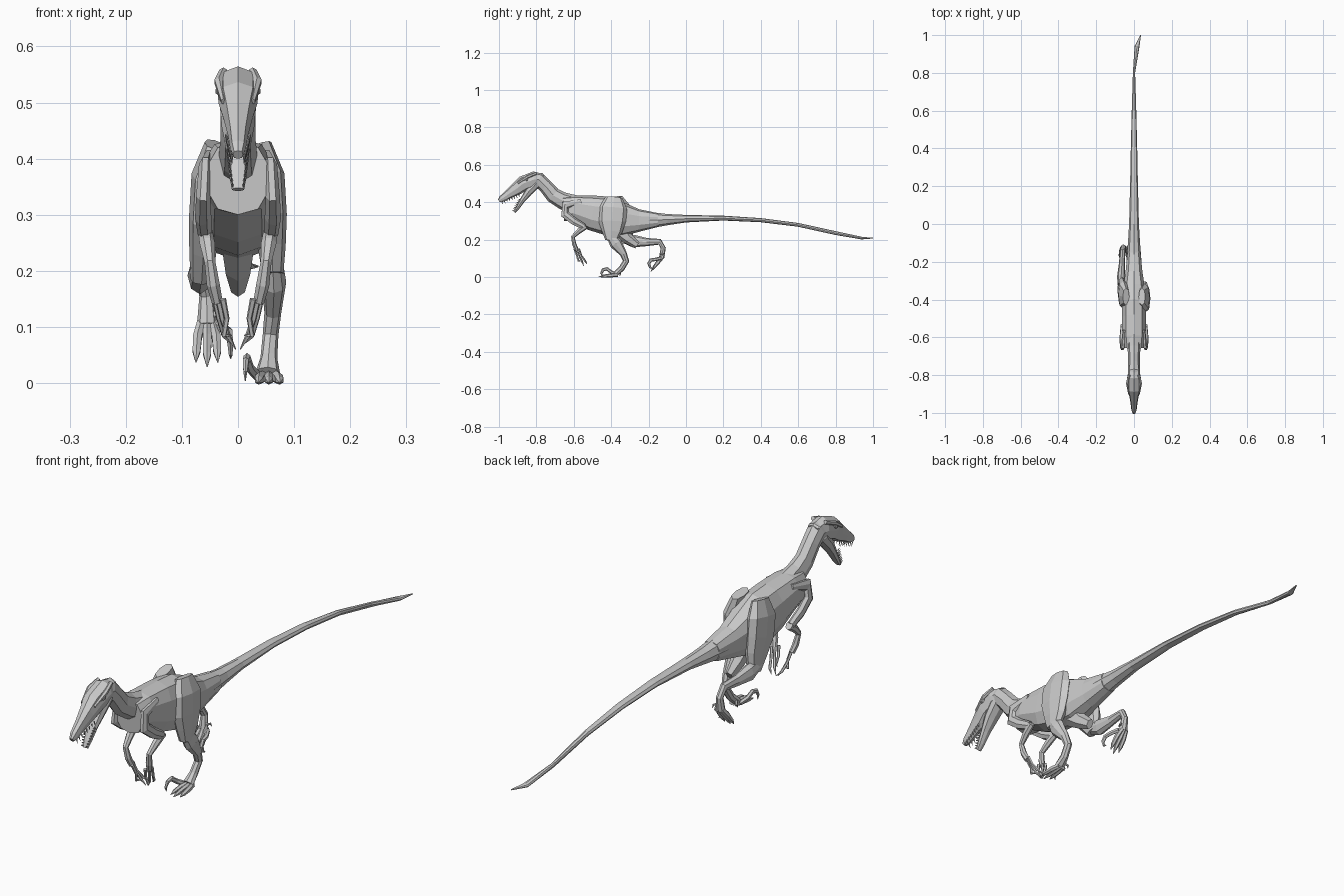
import bpy, bmesh, math
from mathutils import Vector


def add_tube(bm, pts, n=8, p=1.0):
    """Loft rings through (x, y, z, half width, half depth) points."""
    cs = [Vector(q[:3]) for q in pts]
    rings = []
    for i, q in enumerate(pts):
        t = (cs[min(i + 1, len(cs) - 1)] - cs[max(i - 1, 0)]).normalized()
        right = (Vector((1, 0, 0)) - t * t.x).normalized()
        up = right.cross(t)
        ring = []
        for k in range(n):
            a = 2 * math.pi * k / n
            s, c = math.sin(a), math.cos(a)
            s = math.copysign(abs(s) ** p, s)
            c = math.copysign(abs(c) ** p, c)
            ring.append(bm.verts.new(cs[i] + right * s * q[3] + up * c * q[4]))
        rings.append(ring)
    for a, b in zip(rings, rings[1:]):
        for k in range(n):
            j = (k + 1) % n
            bm.faces.new((a[k], a[j], b[j], b[k]))
    bm.faces.new(rings[0])
    bm.faces.new(rings[-1])


def build(name, tubes, n=8, p=1.0):
    bm = bmesh.new()
    for pts in tubes:
        add_tube(bm, pts, n, p)
    bmesh.ops.recalc_face_normals(bm, faces=bm.faces)
    me = bpy.data.meshes.new(name)
    bm.to_mesh(me)
    bm.free()
    ob = bpy.data.objects.new(name, me)
    bpy.context.collection.objects.link(ob)
    return ob


def mid(pts, s):
    """Put (y, z, w, d) points on the side plane x = s."""
    return [(s, *q) for q in pts]


# torso, pelvis and tail
build("torso", [mid([(-.655, .365, .055, .065), (-.60, .368, .064, .069),
                     (-.50, .343, .066, .094), (-.42, .328, .066, .103),
                     (-.33, .305, .058, .088), (-.25, .302, .046, .06),
                     (-.15, .305, .036, .037)], 0)], 10, .8)
build("tail", [mid([(-.2, .304, .04, .045), (-.1, .307, .032, .03), (0, .312, .026, .02),
                    (.2, .315, .021, .013), (.4, .304, .017, .011),
                    (.6, .279, .012, .010), (.8, .235, .006, .010)], 0)
               + [(.016, .94, .208, .013, .007), (.035, 1.0, .208, .002, .002)]])
build("pelvis_bone", [mid([(-.38, .27, .035, .05), (-.31, .205, .025, .03),
                           (-.26, .17, .014, .02)], 0)], 6)

# neck and skull
build("neck", [mid([(-.58, .38, .04, .055), (-.66, .408, .034, .046),
                    (-.71, .437, .031, .042), (-.75, .485, .031, .038),
                    (-.785, .52, .033, .04), (-.83, .523, .033, .036)], 0)])
build("skull", [mid([(-.765, .517, .026, .034), (-.81, .522, .036, .043),
                     (-.87, .50, .035, .041), (-.905, .472, .026, .035),
                     (-.95, .442, .018, .024), (-.985, .418, .014, .018),
                     (-1, .407, .009, .009)], 0)], 8, .8)
build("lower_jaw", [mid([(-.80, .50, .033, .026), (-.84, .457, .029, .021),
                         (-.875, .410, .020, .014), (-.902, .367, .015, .010),
                         (-.916, .345, .011, .005)], 0)], 8, .8)

# brows and eyes on both sides of the head
build("brows", [[(s * .026, -.80, .555, .008, .008), (s * .034, -.845, .537, .009, .009),
                 (s * .026, -.90, .502, .005, .006)] for s in (-1, 1)], 6)
build("eyes", [[(s * .033, -.845, .525, .004, .003), (s * .034, -.853, .52, .007, .008),
                (s * .033, -.861, .515, .004, .003)] for s in (-1, 1)], 6)

# teeth in two rows per jaw
teeth = []
for s in (-1, 1):
    for i in range(8):
        f = i / 7
        x, y, z = s * (.021 - .010 * f), -.895 - .09 * f, .443 - .038 * f
        teeth.append([(x, y, z, .0025, .004), (x, y + .006, z - .016, .0005, .0005)])
        x, y, z = s * (.019 - .009 * f), -.885 - .032 * f, .412 - .06 * f
        teeth.append([(x, y, z, .0025, .004), (x, y - .013, z + .006, .0005, .0005)])
build("teeth", teeth, 4)

# arms, hands and curved fingers
for s, side in ((1, "right"), (-1, "left")):
    build(side + "_arm", [
        [(s * .052, -.56, .405, .008, .012), (s * .058, -.645, .385, .012, .024),
         (s * .062, -.648, .335, .013, .024), (s * .062, -.60, .298, .015, .021),
         (s * .059, -.545, .268, .013, .017)],
        [(s * .059, -.535, .272, .013, .016), (s * .055, -.57, .248, .014, .015),
         (s * .050, -.605, .215, .010, .011), (s * .044, -.598, .175, .012, .012),
         (s * .037, -.585, .145, .010, .012)]], 7)
    build(side + "_fingers", [
        [(s * (.037 + dx), -.585 + dy, .15, .006, .006),
         (s * (.030 + dx), -.572 + dy, .115, .005, .005),
         (s * (.020 + ex), -.557 + dy * 1.5, .085, .005, .006),
         (s * (.006 + ex), -.547 + dy * 1.5, .06 + ez, .001, .001)]
        for dx, ex, dy, ez in ((.004, .005, .012, .01), (-.002, -.002, 0, .0),
                               (-.010, .005, -.012, .025))], 5)

# right leg: planted on the ground
build("right_thigh", [[(.042, -.385, .425, .018, .045), (.056, -.39, .37, .027, .076),
                       (.060, -.395, .30, .027, .074), (.060, -.395, .245, .025, .056),
                       (.062, -.40, .195, .019, .032)]], 8, .85)
build("right_shin", [[(.062, -.405, .222, .017, .022), (.064, -.375, .18, .022, .034),
                      (.062, -.335, .125, .015, .019), (.058, -.32, .085, .014, .017),
                      (.055, -.345, .045, .015, .016), (.053, -.375, .018, .022, .014)]])

# left leg: stretched out behind
build("left_thigh", [[(-.042, -.385, .425, .018, .045), (-.056, -.375, .37, .027, .076),
                      (-.060, -.36, .30, .027, .076), (-.062, -.335, .245, .025, .058),
                      (-.065, -.315, .185, .020, .03)]], 8, .85)
build("left_shin", [[(-.066, -.335, .205, .019, .022), (-.068, -.28, .192, .022, .034),
                     (-.064, -.21, .187, .016, .022), (-.060, -.14, .188, .014, .016),
                     (-.056, -.122, .155, .013, .014), (-.055, -.13, .105, .018, .014)]])


def foot(name, ball, fwd, down, s):
    """Three clawed toes and a raised sickle claw, along fwd with sole towards down."""
    b, f, d = Vector(ball), Vector(fwd), Vector(down)

    def pt(x, along, drop, w, h):
        return (*(b + Vector((s * x, 0, 0)) + f * along + d * drop), w, h)
    toes = [[pt(x * .5, -.01, 0, .009, .011), pt(x * .9, .025, .003, .009, .011),
             pt(x, .06 * k, .007, .008, .008), pt(x * 1.05, .085 * k, .011, .001, .001)]
            for x, k in ((.019, .95), (0, 1.08), (-.018, .95))]
    sickle = [pt(-.020, 0, 0, .008, .010), pt(-.034, .025, -.015, .008, .009),
              pt(-.039, .048, -.032, .007, .010), pt(-.041, .068, -.027, .006, .009),
              pt(-.042, .078, -.008, .004, .006), pt(-.042, .074, .008, .001, .001)]
    dew = [pt(-.012, -.012, -.018, .005, .006), pt(-.022, -.025, -.004, .004, .004),
           pt(-.024, -.02, .006, .001, .001)]
    build(name, toes + [sickle, dew], 6)


foot("right_foot", (.055, -.375, .012), (0, -1, 0), (0, 0, -1), 1)
foot("left_foot", (-.055, -.132, .102), (0, -.7, -.71), (0, .71, -.7), -1)
